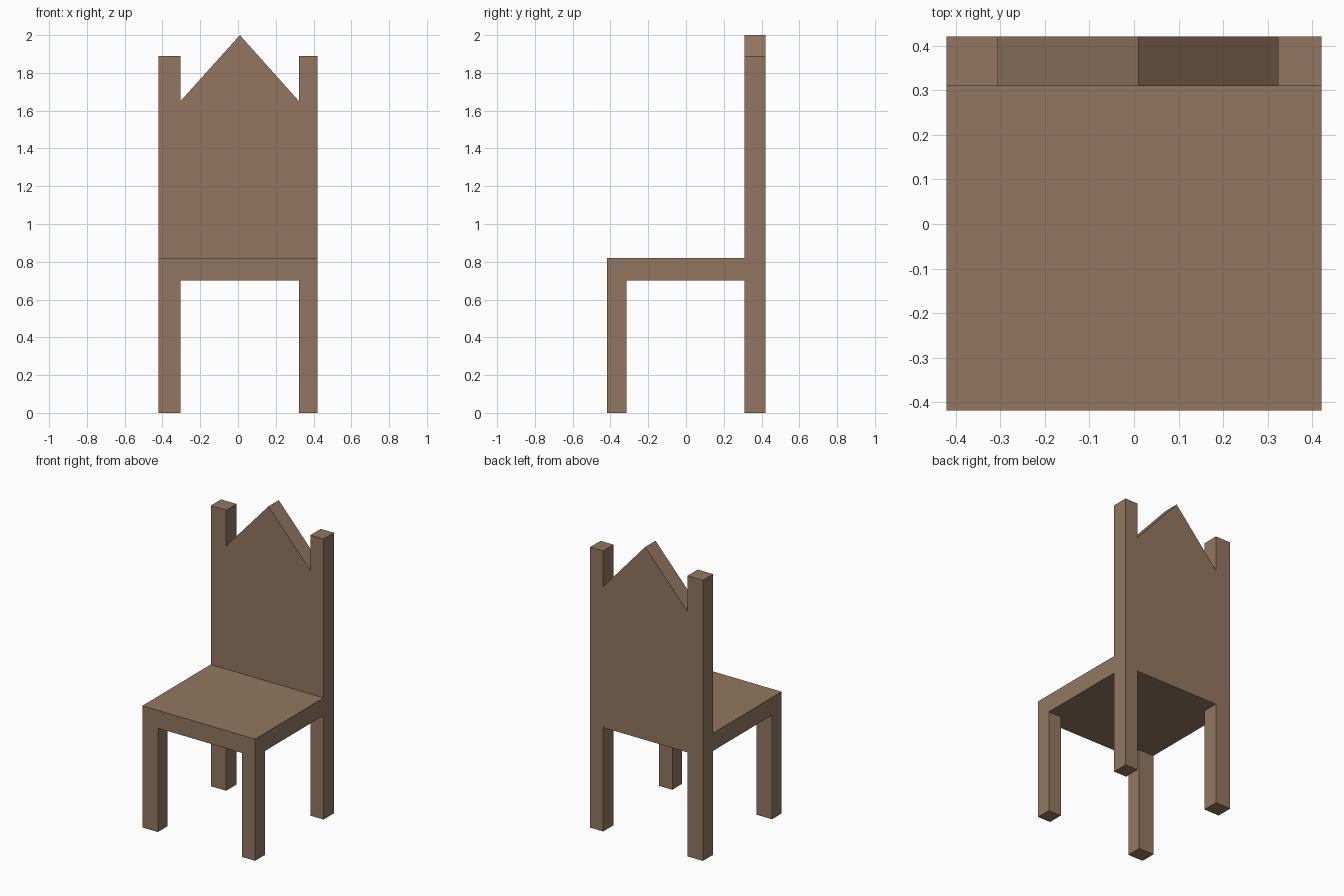
import bpy
import bmesh

if "Cube" in bpy.data.objects:
    bpy.data.objects.remove(bpy.data.objects["Cube"])

wood = bpy.data.materials.new("brown wood")
wood.diffuse_color = (0.29, 0.185, 0.118, 1.0)
wood.use_nodes = True
wood.node_tree.nodes["Principled BSDF"].inputs["Base Color"].default_value = wood.diffuse_color

X0, X1 = -0.42, 0.42            # outer width
L, R = -0.305, 0.323            # inner faces of legs and posts
Y0, Y1 = -0.418, 0.42           # front and back
FRONT_LEG_Y, BACK_Y = -0.315, 0.31
SEAT_LOW, SEAT_TOP = 0.70, 0.82


def extrude_front_profile(name, profile, y0, y1):
    """Extrude an x-z outline from y0 to y1."""
    bm = bmesh.new()
    face = bm.faces.new([bm.verts.new((x, y0, z)) for x, z in profile])
    out = bmesh.ops.extrude_face_region(bm, geom=[face])
    verts = [g for g in out["geom"] if isinstance(g, bmesh.types.BMVert)]
    bmesh.ops.translate(bm, verts=verts, vec=(0, y1 - y0, 0))
    bmesh.ops.recalc_face_normals(bm, faces=bm.faces)
    mesh = bpy.data.meshes.new(name)
    bm.to_mesh(mesh)
    bm.free()
    mesh.materials.append(wood)
    obj = bpy.data.objects.new(name, mesh)
    bpy.context.collection.objects.link(obj)
    return obj


def rect(x0, x1, z0, z1):
    return [(x0, z0), (x1, z0), (x1, z1), (x0, z1)]


# Back: rear legs, panel, side posts and pointed crest in one outline
extrude_front_profile("backrest_and_rear_legs", [
    (X0, 0), (L, 0), (L, SEAT_LOW), (R, SEAT_LOW), (R, 0), (X1, 0),
    (X1, 1.89), (R, 1.89), (R, 1.65), (0.01, 2.0), (L, 1.65),
    (L, 1.89), (X0, 1.89)], BACK_Y, Y1)

# Seat slab, butting against the back
extrude_front_profile("seat", rect(X0, X1, SEAT_LOW, SEAT_TOP), Y0, BACK_Y)

# Front legs
for side, a, b in (("left", X0, L), ("right", R, X1)):
    extrude_front_profile("front_leg_" + side, rect(a, b, 0, SEAT_LOW),
                          Y0, FRONT_LEG_Y)
